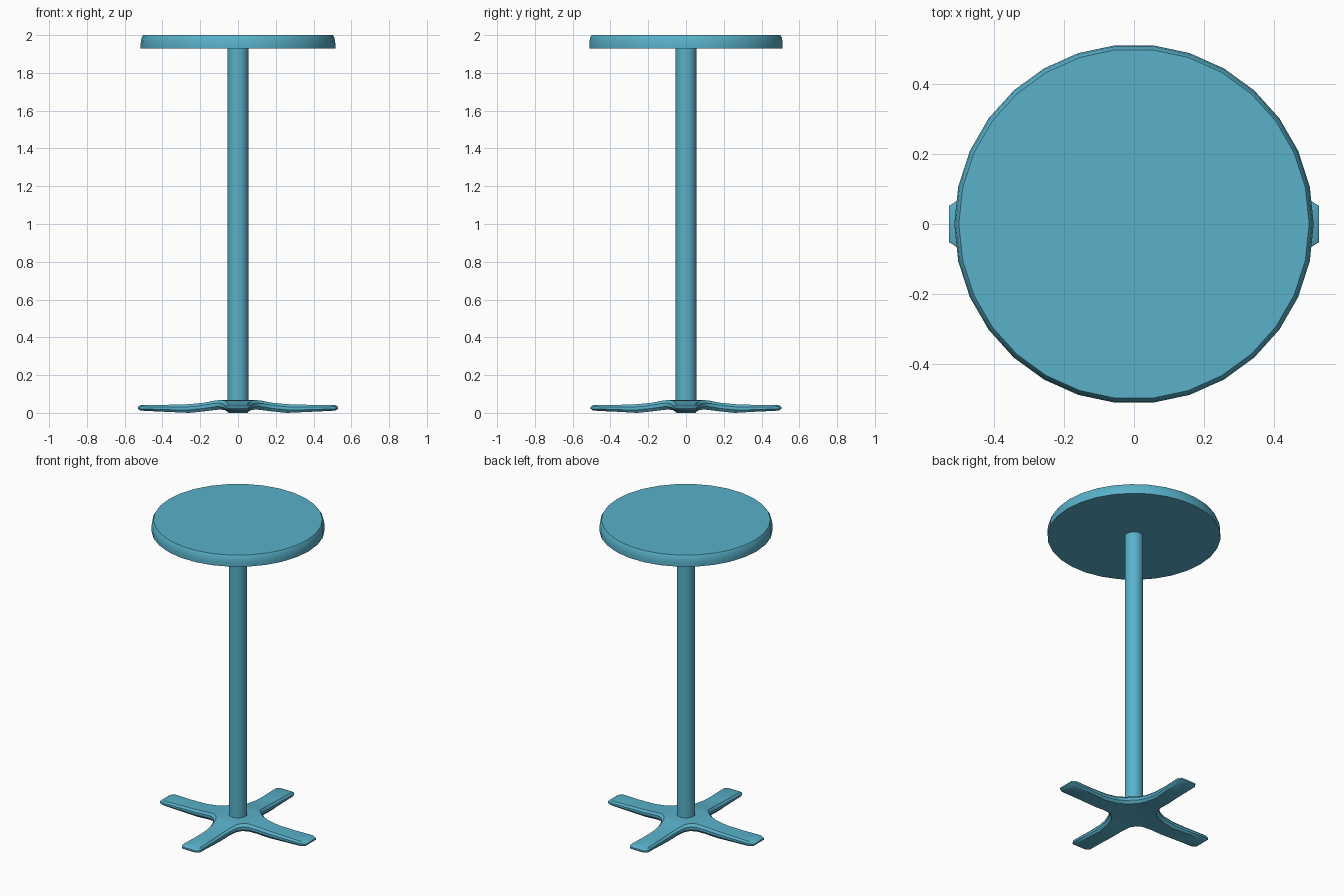
import bpy, bmesh
from math import cos, sin, pi, radians

if "Cube" in bpy.data.objects:
    bpy.data.objects.remove(bpy.data.objects["Cube"])

paint = bpy.data.materials.new("blue_paint")
paint.diffuse_color = (0.10, 0.44, 0.59, 1)
paint.use_nodes = True
paint.node_tree.nodes["Principled BSDF"].inputs["Base Color"].default_value = paint.diffuse_color


def finish(name, bm, angle):
    bmesh.ops.remove_doubles(bm, verts=bm.verts, dist=1e-4)
    bmesh.ops.recalc_face_normals(bm, faces=bm.faces)
    mesh = bpy.data.meshes.new(name)
    bm.to_mesh(mesh)
    bm.free()
    obj = bpy.data.objects.new(name, mesh)
    bpy.context.collection.objects.link(obj)
    mesh.materials.append(paint)
    bpy.ops.object.select_all(action='DESELECT')
    obj.select_set(True)
    bpy.context.view_layer.objects.active = obj
    bpy.ops.object.shade_smooth_by_angle(angle=radians(angle))
    return obj


def loft(bm, rings):
    for a, b in zip(rings, rings[1:]):
        n = len(a)
        for i in range(n):
            j = (i + 1) % n
            bm.faces.new((a[i], a[j], b[j], b[i]))


def turned(name, profile, sides):
    """Closed round part from (radius, z) points."""
    bm = bmesh.new()
    rings = [[bm.verts.new((r * cos(2 * pi * i / sides), r * sin(2 * pi * i / sides), z))
              for i in range(sides)] for r, z in profile]
    loft(bm, rings)
    bm.faces.new(rings[0])
    bm.faces.new(rings[-1])
    return finish(name, bm, 30)


# Round top with a softened upper rim, and the post
turned("table_top", [(0.515, 1.93), (0.515, 1.957), (0.511, 1.985), (0.502, 2.0)], 30)
turned("post", [(0.055, 0.05), (0.055, 1.935)], 30)

# Four-legged foot: stations are (distance, half width, top z, bottom z)
HUB = 0.106
stations = [(HUB, HUB, 0.068, 0.018), (0.135, 0.083, 0.065, 0.015),
            (0.19, 0.068, 0.054, 0.008), (0.27, 0.061, 0.046, 0.0),
            (0.38, 0.062, 0.043, 0.005), (0.508, 0.066, 0.043, 0.011),
            (0.53, 0.052, 0.040, 0.014)]
INSET = 0.011

bm = bmesh.new()
for k in range(4):
    c, s = [(1, 0), (0, 1), (-1, 0), (0, -1)][k]
    short = 0.025 if k % 2 else 0
    rings = []
    for x, w, top, bot in stations:
        if x > 0.3:
            x -= short
        h = top - bot
        half = [(x - INSET, w - INSET, top), (x, w, top - 0.32 * h),
                (x, w, bot + 0.32 * h), (x - INSET, w - INSET, bot)]
        pts = half + [(px, -py, pz) for px, py, pz in reversed(half)]
        rings.append([bm.verts.new((px * c - py * s, px * s + py * c, pz)) for px, py, pz in pts])
    loft(bm, rings)
    e = rings[-1]
    for i in range(3):
        bm.faces.new((e[i], e[i + 1], e[6 - i], e[7 - i]))
# Hub plates joining the legs; the open inner ends merge at the corners
q = HUB - INSET
for z in (0.068, 0.018):
    bm.faces.new([bm.verts.new((x, y, z)) for x, y in ((q, q), (-q, q), (-q, -q), (q, -q))])
bmesh.ops.remove_doubles(bm, verts=bm.verts, dist=1e-4)
# Merge leg-to-hub seams
finish("foot", bm, 30)
